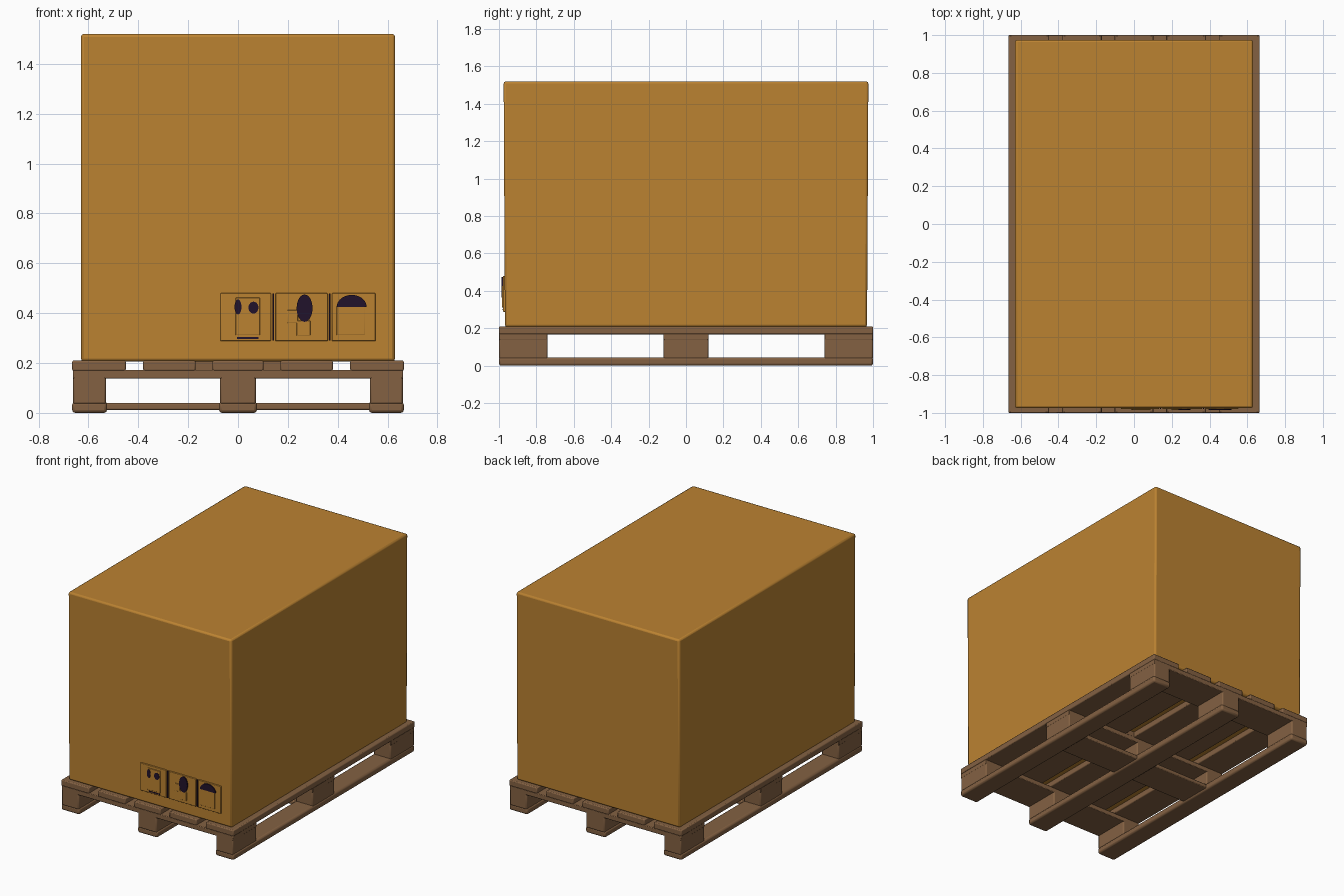
import bpy
import bmesh
import math

cube = bpy.data.objects.get("Cube")
if cube:
    bpy.data.objects.remove(cube, do_unlink=True)


def material(name, rgb):
    m = bpy.data.materials.new(name)
    m.use_nodes = True
    m.diffuse_color = (*rgb, 1)
    bsdf = m.node_tree.nodes["Principled BSDF"]
    bsdf.inputs["Base Color"].default_value = (*rgb, 1)
    bsdf.inputs["Roughness"].default_value = 0.8
    return m


CARD = material("cardboard", (0.50, 0.225, 0.031))
WOOD = material("pallet wood", (0.23, 0.12, 0.055))
INK = material("dark ink", (0.015, 0.006, 0.024))


def finish(name, bm, mat, bevel=0.0, segments=2):
    mesh = bpy.data.meshes.new(name)
    bmesh.ops.recalc_face_normals(bm, faces=bm.faces)
    bm.to_mesh(mesh)
    bm.free()
    ob = bpy.data.objects.new(name, mesh)
    bpy.context.collection.objects.link(ob)
    mesh.materials.append(mat)
    if bevel:
        mod = ob.modifiers.new("rounded edges", "BEVEL")
        mod.width = bevel
        mod.segments = segments
    bpy.ops.object.select_all(action="DESELECT")
    ob.select_set(True)
    bpy.context.view_layer.objects.active = ob
    bpy.ops.object.shade_smooth_by_angle(angle=math.radians(35))
    return ob


def block(name, x, y, z, mat, bevel=0.0, taper=0.0):
    """Box between (low, high) pairs; taper pulls the lower end in along y."""
    bm = bmesh.new()
    bmesh.ops.create_cube(bm, size=1)
    for v in bm.verts:
        low = v.co.z < 0
        v.co = [p[0] + (c + 0.5) * (p[1] - p[0]) for p, c in zip((x, y, z), v.co)]
        if low:
            v.co.y -= math.copysign(taper, v.co.y)
    return finish(name, bm, mat, bevel)


def plate(name, points, y, mat):
    """Thin plate on the front from an outline in x and z."""
    bm = bmesh.new()
    face = bm.faces.new([bm.verts.new((px, y, pz)) for px, pz in points])
    ext = bmesh.ops.extrude_face_region(bm, geom=[face])
    for v in ext["geom"]:
        if isinstance(v, bmesh.types.BMVert):
            v.co.y += 0.007
    return finish(name, bm, mat)


def oval(cx, cz, rx, rz, start=0, end=360, count=20):
    steps = [math.radians(start + (end - start) * i / count) for i in range(count)]
    return [(cx + rx * math.cos(a), cz + rz * math.sin(a)) for a in steps]


# Carton
block("carton", (-0.63, 0.63), (-0.975, 0.975), (0.207, 1.52), CARD, 0.012, 0.007)

# Pallet runners and spacer blocks
for side, cx, half in (("right", -0.595, 0.07), ("middle", 0, 0.076), ("left", 0.595, 0.07)):
    block(f"{side}_runner", (cx - half, cx + half), (-1, 1), (0, 0.045), WOOD, 0.012)
    for place, y in (("front", (-1, -0.74)), ("centre", (-0.12, 0.12)), ("back", (0.74, 1))):
        block(f"{side}_{place}_block", (cx - half + 0.004, cx + half - 0.004),
              y, (0.035, 0.172), WOOD, 0.008)

# Cross boards
for place, y in (("front", (-1, -0.74)), ("centre", (-0.12, 0.12)), ("back", (0.74, 1))):
    block(f"{place}_cross_board", (-0.662, 0.662), y, (0.138, 0.172), WOOD, 0.004)
block("bottom_tie_board", (-0.6, 0.6), (-0.12, 0.12), (0.012, 0.04), WOOD, 0.006)

# Deck boards along the length
for i, x in enumerate(((-0.665, -0.45), (-0.38, -0.17), (-0.102, 0.102),
                       (0.17, 0.38), (0.45, 0.665))):
    block(f"deck_board_{i + 1}", x, (-1, 1), (0.168, 0.21), WOOD, 0.006)

# Fillers in the two inner deck gaps
for name, cx in (("right_gap_filler", -0.136), ("left_gap_filler", 0.136)):
    block(name, (cx - 0.036, cx + 0.036), (-0.12, 0.12), (0.17, 0.208), WOOD)

# Raised handling panels with their framed pictograms
for name, x in (("upright_panel", (-0.07, 0.132)), ("fragile_panel", (0.15, 0.36)),
                ("dry_panel", (0.377, 0.552))):
    block(name, x, (-0.979, -0.965), (0.288, 0.48), CARD, 0.003)
for name, x, z in (("upright_frame", (-0.01, 0.088), (0.312, 0.462)),
                   ("glass_stem", (0.235, 0.29), (0.31, 0.37)),
                   ("glass_base", (0.198, 0.24), (0.36, 0.412)),
                   ("dry_frame", (0.395, 0.508), (0.312, 0.43))):
    block(name, x, (-0.984, -0.975), z, CARD, 0.002)

# Dark printed shapes
plate("left_arrow_mark", oval(0.062, 0.422, 0.02, 0.024), -0.986, INK)
plate("right_arrow_mark", oval(0.0, 0.425, 0.014, 0.03), -0.986, INK)
plate("upright_base_line", [(-0.005, 0.297), (0.083, 0.297), (0.083, 0.304), (-0.005, 0.304)],
      -0.982, INK)
plate("glass_bowl_mark", oval(0.267, 0.42, 0.032, 0.055), -0.986, INK)
plate("umbrella_mark", oval(0.456, 0.425, 0.06, 0.048, 0, 190), -0.986, INK)

# Thin printed bars between the panels
for name, cx in (("bar_one", 0.141), ("bar_two", 0.368)):
    plate(name, [(cx - 0.003, 0.29), (cx + 0.003, 0.29), (cx + 0.003, 0.478),
                 (cx - 0.003, 0.478)], -0.979, INK)
